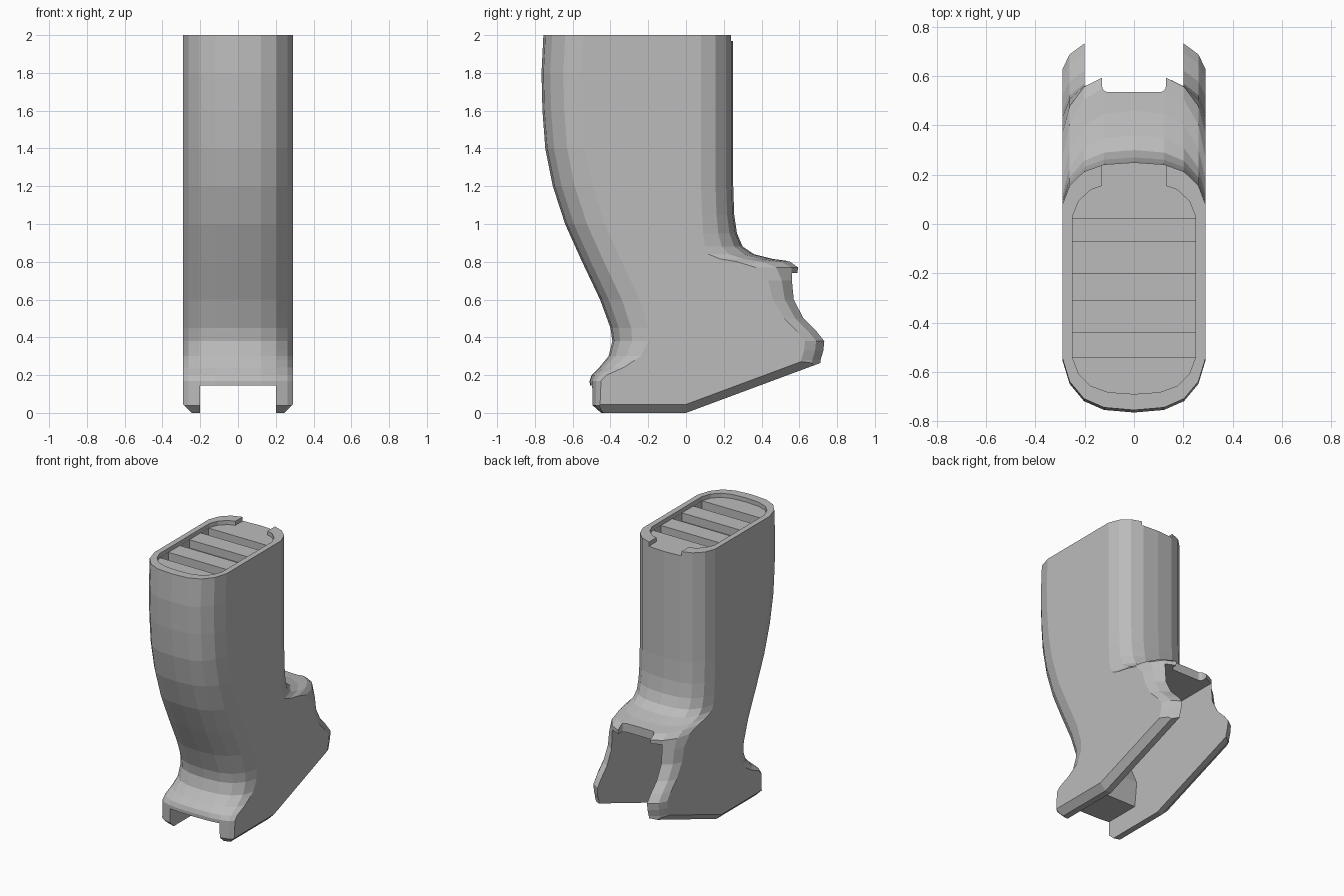
import bpy
import bmesh
from mathutils import Vector

cube = bpy.data.objects.get("Cube")
if cube:
    bpy.data.objects.remove(cube, do_unlink=True)

grey = bpy.data.materials.new("plain grey")
grey.use_nodes = True
colour = (0.5, 0.5, 0.5, 1)
grey.diffuse_color = colour
grey.node_tree.nodes["Principled BSDF"].inputs["Base Color"].default_value = colour

HALF = 0.29   # half width of the grip
SLOT = 0.2    # half width of the slot between the side walls

# Side profiles: height, y, depth of the rounded corner
FRONT = [(2, -.755, .21), (1.8, -.765, .21), (1.6, -.76, .21), (1.4, -.745, .21),
         (1.2, -.705, .21), (1, -.64, .21), (.8, -.55, .21), (.6, -.455, .21),
         (.45, -.4, .2), (.38, -.39, .19), (.3, -.41, .17), (.24, -.46, .13),
         (.2, -.5, .08), (.17, -.51, .06), (.04, -.505, .05), (0, -.46, .05)]
BACK = [(2, .25, .17), (1.2, .25, .17), (1.05, .255, .17), (.95, .27, .18),
        (.88, .3, .2), (.84, .36, .24), (.815, .46, .28), (.8, .57, .3),
        (.77, .61, .24), (.7, .595, .16), (.6, .6, .14), (.5, .65, .13),
        (.43, .72, .13), (.38, .76, .13), (.33, .755, .13), (.28, .74, .13), (0, .72, .13)]
# Corner shape: share of half width, share of corner depth
CORNER = [(0, 0), (.42, .05), (.7, .22), (.9, .55), (1, 1)]


def sample(profile, z):
    for (z1, y1, d1), (z0, y0, d0) in zip(profile, profile[1:]):
        if z0 <= z <= z1:
            t = (z - z0) / (z1 - z0)
            return y0 + (y1 - y0) * t, d0 + (d1 - d0) * t


def outline(half, front, back, front_depth, back_depth):
    """Counter-clockwise rounded outline, as (x, y) pairs."""
    right = [(half * a, front + front_depth * b) for a, b in CORNER]
    right += [(half * a, back - back_depth * b) for a, b in reversed(CORNER)]
    left = [(-x, y) for x, y in reversed(right[1:-1])]
    return right + left


def finish(name, bm):
    bmesh.ops.recalc_face_normals(bm, faces=bm.faces[:])
    mesh = bpy.data.meshes.new(name)
    bm.to_mesh(mesh)
    bm.free()
    mesh.materials.append(grey)
    obj = bpy.data.objects.new(name, mesh)
    bpy.context.collection.objects.link(obj)
    return obj


def loft(name, rings):
    bm = bmesh.new()
    rows = [[bm.verts.new(p) for p in ring] for ring in rings]
    n = len(rows[0])
    for low, high in zip(rows, rows[1:]):
        for i in range(n):
            j = (i + 1) % n
            bm.faces.new((low[i], low[j], high[j], high[i]))
    bm.faces.new(rows[0][::-1])
    bm.faces.new(rows[-1])
    return bm


def box(name, x, y0, y1, z0, z1, rounding=0):
    shape = [(-x, y0), (x, y0), (x, y1), (-x, y1)]
    bm = loft(name, [[(a, b, z) for a, b in shape] for z in (z0, z1)])
    if rounding:
        upright = [e for e in bm.edges if abs(e.verts[0].co.z - e.verts[1].co.z) > .01]
        bmesh.ops.bevel(bm, geom=upright, offset=rounding, segments=3,
                        profile=.5, affect='EDGES')
    return finish(name, bm)


def slice_off(bm, point, normal):
    bmesh.ops.bisect_plane(bm, geom=bm.verts[:] + bm.edges[:] + bm.faces[:],
                           plane_co=point, plane_no=normal, clear_outer=True)
    rim = [e for e in bm.edges if e.is_boundary]
    if rim:
        bmesh.ops.edgeloop_fill(bm, edges=rim)


def cut(obj, cutter):
    mod = obj.modifiers.new("cut", 'BOOLEAN')
    mod.operation = 'DIFFERENCE'
    mod.solver = 'EXACT'
    mod.object = cutter
    cutter.hide_render = True
    bpy.context.view_layer.objects.active = obj
    bpy.ops.object.modifier_apply(modifier=mod.name)
    bpy.data.objects.remove(cutter, do_unlink=True)


# Grip body lofted through rounded sections
heights = sorted({row[0] for row in FRONT + BACK})
rings = []
for z in heights:
    front, front_depth = sample(FRONT, z)
    back, back_depth = sample(BACK, z)
    rings.append([(x, y, z) for x, y in outline(HALF, front, back, front_depth, back_depth)])
bm = loft("grip_body", rings)

# Sloping underside and chamfered lower edges
slope = Vector((0, .7, .26))
slice_off(bm, (0, 0, 0), (0, .26, -.7))
for side in (1, -1):
    corner = Vector((side * .245, 0, 0))
    bevel = Vector((side * .045, 0, .045))
    for along in (Vector((0, 1, 0)), slope):
        normal = along.cross(bevel)
        if normal.z > 0:
            normal.negate()
        slice_off(bm, corner, normal)
body = finish("grip_body", bm)

# Slot between the walls, running up into the hollow shaft
hollow = [(-.7, -.1), (.9, -.1), (.9, .74), (.2, .74), (.1, .85), (.1, 1.85), (-.6, 1.85),
          (-.6, 1.5), (-.55, 1.2), (-.46, .9), (-.37, .7), (-.27, .45), (-.21, .32),
          (-.23, .145), (-.7, .145)]
cut(body, finish("slot_cutter", loft("slot", [[(x, y, z) for y, z in hollow]
                                              for x in (-SLOT, SLOT)])))

# Notch in the rear lip
cut(body, box("lip_notch_cutter", .13, .535, .9, .6, 1, .025))

# Recessed top with an opening at the back and cross grooves
FLOOR = 1.97
recess = outline(.25, -.69, .17, .15, .14)
cut(body, finish("recess_cutter", loft("recess", [[(x, y, z) for x, y in recess]
                                                  for z in (FLOOR, 2.1)])))
cut(body, box("rim_gap_cutter", .13, .1, .4, FLOOR, 2.1))
for start, end in ((-.54, -.44), (-.31, -.2), (-.07, .02)):
    cut(body, box("groove_cutter", .249, start, end, FLOOR - .06, 2.05))
